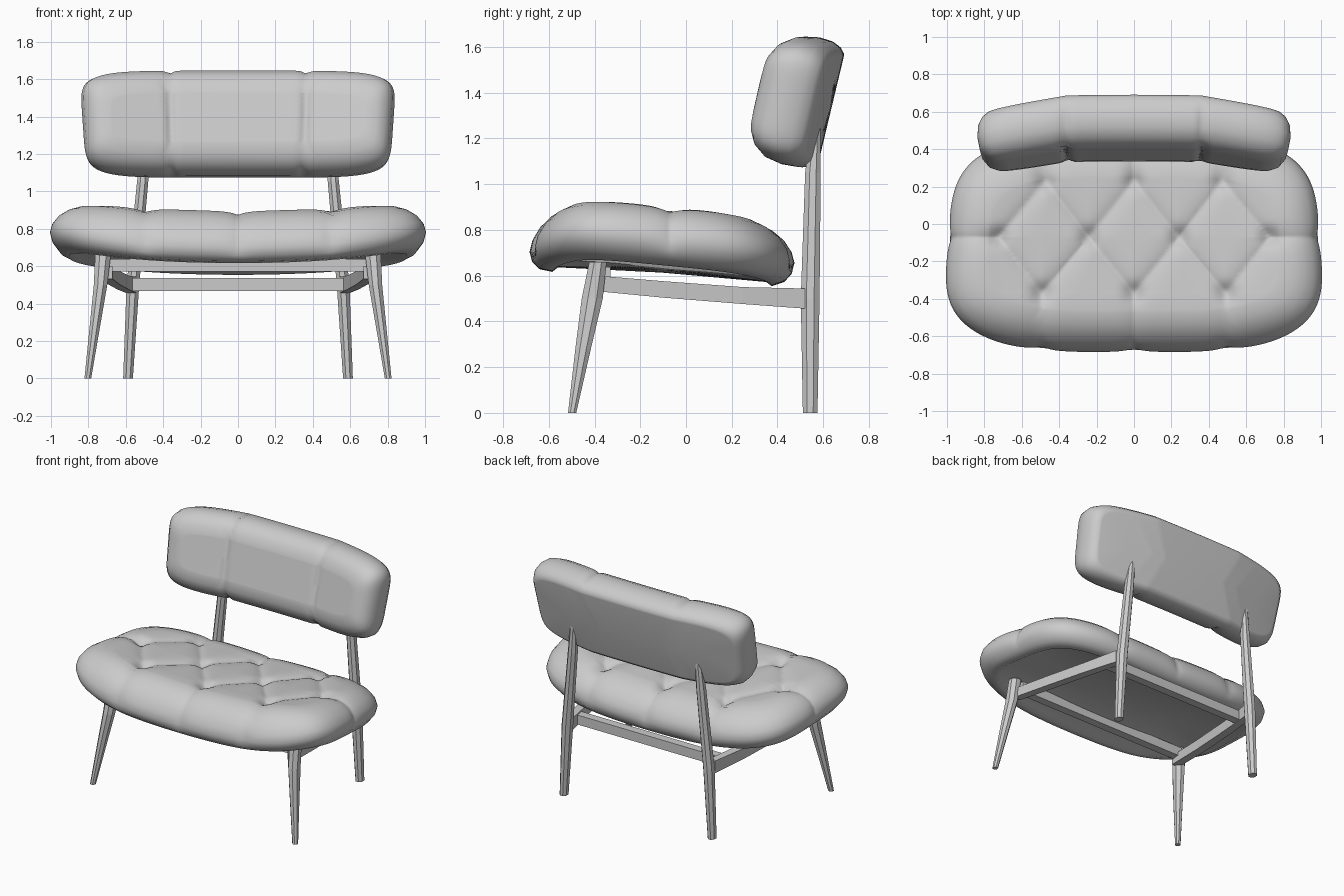
import bpy, bmesh
from math import cos, sin, pi, exp, hypot, radians

if "Cube" in bpy.data.objects:
    bpy.data.objects.remove(bpy.data.objects["Cube"])


def finish(name, bm, smooth=None, mirror=False):
    bmesh.ops.remove_doubles(bm, verts=bm.verts, dist=0.0005)
    bmesh.ops.recalc_face_normals(bm, faces=bm.faces)
    me = bpy.data.meshes.new(name)
    bm.to_mesh(me)
    bm.free()
    ob = bpy.data.objects.new(name, me)
    bpy.context.collection.objects.link(ob)
    if mirror:
        ob.modifiers.new("mirror", 'MIRROR')
    if smooth:
        bpy.ops.object.select_all(action='DESELECT')
        ob.select_set(True)
        bpy.context.view_layer.objects.active = ob
        bpy.ops.object.shade_smooth_by_angle(angle=radians(smooth))
    return ob


def skin(bm, rings):
    for r0, r1 in zip(rings, rings[1:]):
        for i in range(len(r0)):
            j = (i + 1) % len(r0)
            bm.faces.new((r0[i], r0[j], r1[j], r1[i]))


def cushion(name, a, b, n, face, under, crease, place, segs=320, fill=26):
    """Superellipse rings: face profile (inset, height) with creases, then the underside."""
    d0, w0 = face[0]
    inner = [(b + (d0 - b) * i / fill, w0) for i in range(fill)]
    rings = [(d, w, 1) for d, w in inner + face] + [(d, w, 0) for d, w in under] + [(b, under[-1][1], 0)]
    bm = bmesh.new()
    loops = []
    for d, w, on in rings:
        loop = []
        for i in range(segs):
            t = 2 * pi * i / segs
            c, s = cos(t), sin(t)
            r = (abs(c) ** n + abs(s) ** n) ** (-1 / n)
            dep = on * crease((a - d) * c * r, (b - d) * s * r)
            k = min(1, d / 0.12)
            e = min(b, d + dep * (1 - k))
            loop.append(bm.verts.new(place((a - e) * c * r, (b - e) * s * r, w - dep * k)))
        loops.append(loop)
    skin(bm, loops)
    return finish(name, bm, 60)


def bar(name, axis, stations, sides=4, mirror=True):
    """Loft of cross-sections (x, y, z, half size 1, half size 2) along one axis."""
    bm = bmesh.new()
    loops = []
    f = 1 / cos(pi / sides)
    for x, y, z, r1, r2 in stations:
        loop = []
        for i in range(sides):
            t = 2 * pi * (i + 0.5) / sides
            p, q = r1 * f * cos(t), r2 * f * sin(t)
            off = {'x': (0, p, q), 'y': (p, 0, q), 'z': (p, q, 0)}[axis]
            loop.append(bm.verts.new((x + off[0], y + off[1], z + off[2])))
        loops.append(loop)
    skin(bm, loops)
    bm.faces.new(loops[0])
    bm.faces.new(loops[-1])
    return finish(name, bm, None, mirror)


# Seat cushion with diamond tufting and straight pleats running over the edge
TUFTS = [(p, q) for q in (-1, 1) for p in (-1, 0, 1)] + [(p, 0) for p in (-1.5, -0.5, 0.5, 1.5)]


def tufting(u, v):
    p, q = u / 0.48, (v - 0.035) / 0.3
    outer = abs(p) + abs(q) / 2 - 1.5
    if abs(q) > 1:
        e = abs(p - max(-1, min(1, round(p)))) * 0.48
    elif outer > 0:
        e = min(abs(q) * 0.3, outer * 0.4)
    else:
        e = min(abs((p + q / 2) % 1 - 0.5), abs((p - q / 2) % 1 - 0.5)) * 0.4
    near = min(hypot((p - a) * 0.48, (q - b) * 0.3) for a, b in TUFTS)
    return 0.022 * exp(-e / 0.05) + 0.03 * exp(-(near / 0.05) ** 2)


def seat_place(u, v, w):
    front = max(0, -v / 0.575)
    y = v - 0.105 + 0.12 * max(0, abs(u) - 0.4) ** 2 * front
    x = u * (1 - 0.07 * y)
    z = 0.735 - 0.09 * (y + 0.1) + 0.06 * x * x - 0.7 * max(0, -y - 0.4) ** 2
    return x, y, z + w


cushion("seat", 0.99, 0.58, 3.8,
        [(0.21, 0.132), (0.15, 0.123), (0.095, 0.1), (0.045, 0.062), (0.012, 0.015), (0, -0.03)],
        [(0.012, -0.075), (0.045, -0.115), (0.1, -0.138), (0.125, -0.122)],
        tufting, seat_place)


# Backrest: three padded sections, outer ones angled forward, leaning back
def back_seams(u, v):
    return 0.016 * exp(-((abs(u) - 0.36) / 0.022) ** 2)


def back_place(u, v, w):
    x = u * (1 + 0.08 * v)
    bend = 0.17 * max(0, abs(x) - 0.36) + 0.03 * min(abs(x), 0.36) ** 2
    return x, 0.518 + v * sin(0.235) - w * cos(0.235) - bend, 1.363 + v * cos(0.235) + w * sin(0.235)


cushion("backrest", 0.83, 0.287, 6,
        [(0.15, 0.152), (0.09, 0.141), (0.045, 0.113), (0.012, 0.065), (0, 0)],
        [(0.004, -0.06), (0.022, -0.1), (0.045, -0.12), (0.06, -0.122)],
        back_seams, back_place)

# Splayed, tapered front legs
bar("front_legs", 'z', [(0.803, -0.498, 0, 0.018, 0.018), (0.765, -0.45, 0.28, 0.028, 0.034),
                        (0.735, -0.41, 0.5, 0.036, 0.046), (0.722, -0.385, 0.66, 0.042, 0.038)], 8)

# Tall rear legs that carry the backrest
bar("rear_legs", 'z', [(0.588, 0.543, 0, 0.026, 0.032), (0.562, 0.543, 0.5, 0.034, 0.041),
                       (0.51, 0.555, 1.05, 0.03, 0.034), (0.495, 0.567, 1.25, 0.022, 0.02)], 8)

# Side rails joining front and rear legs
bar("side_rails", 'y', [(0.7, -0.4, 0.567, 0.028, 0.034), (0.665, -0.1, 0.54, 0.03, 0.036),
                        (0.615, 0.25, 0.513, 0.03, 0.037), (0.568, 0.52, 0.5, 0.026, 0.044)])

# Cross rails under the seat
bar("front_cross_rail", 'x', [(-0.7, -0.36, 0.605, 0.03, 0.034), (0.7, -0.36, 0.605, 0.03, 0.034)], 4, False)
bar("rear_cross_rail", 'x', [(-0.6, 0.41, 0.503, 0.03, 0.034), (0.6, 0.41, 0.503, 0.03, 0.034)], 4, False)
